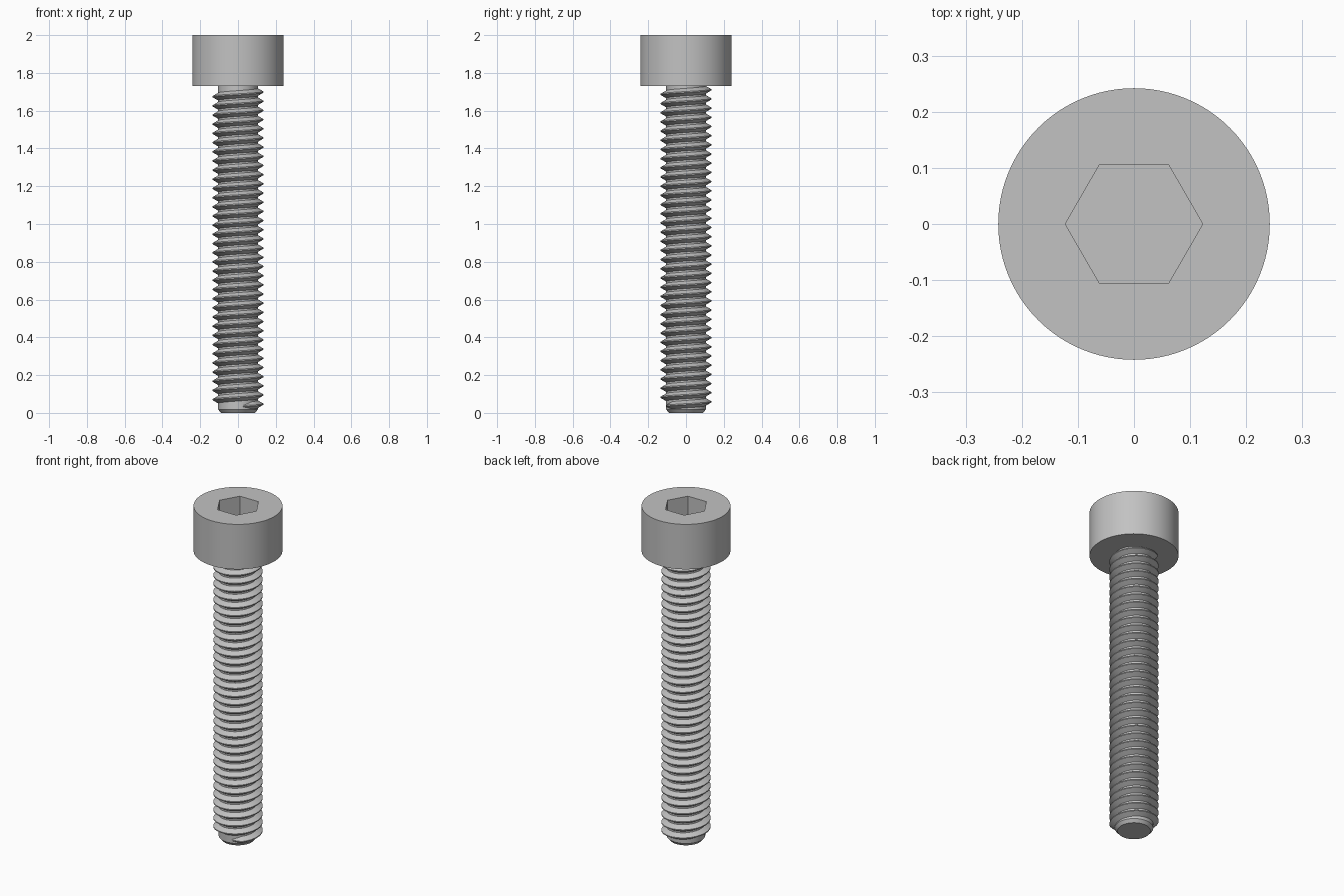
import bpy
import bmesh
from math import sin, cos, pi, radians

cube = bpy.data.objects.get("Cube")
if cube:
    bpy.data.objects.remove(cube, do_unlink=True)

SEGMENTS = 96
HEAD_R, HEAD_BOTTOM, TOP = 0.242, 1.73, 2.0
CORE_R, CREST_R, PITCH = 0.105, 0.134, 0.0486

steel = bpy.data.materials.new("steel_grey")
steel.use_nodes = True
grey = (0.54, 0.54, 0.54, 1)
steel.diffuse_color = grey
steel.node_tree.nodes["Principled BSDF"].inputs["Base Color"].default_value = grey


def finish(bm, name):
    """Turn a bmesh into a grey object with smooth curves and sharp edges."""
    bmesh.ops.recalc_face_normals(bm, faces=bm.faces)
    mesh = bpy.data.meshes.new(name)
    bm.to_mesh(mesh)
    bm.free()
    obj = bpy.data.objects.new(name, mesh)
    bpy.context.collection.objects.link(obj)
    mesh.materials.append(steel)
    bpy.ops.object.select_all(action='DESELECT')
    obj.select_set(True)
    bpy.context.view_layer.objects.active = obj
    bpy.ops.object.shade_smooth_by_angle(angle=radians(30))
    return obj


def skin(bm, loops, closed=True):
    """Join successive vertex loops with quads and cap both ends."""
    for a, b in zip(loops, loops[1:]):
        for i in range(len(a)):
            j = (i + 1) % len(a)
            bm.faces.new((a[i], a[j], b[j], b[i]))
    bm.faces.new(loops[0])
    bm.faces.new(loops[-1])


def circle(radius):
    return lambda angle: radius


def hexagon(radius):
    """Distance to the edge of a hexagon with corners on the x axis."""
    return lambda angle: radius * cos(pi / 6) / cos(angle % (pi / 3) - pi / 6)


def loft(name, rings):
    bm = bmesh.new()
    angles = [2 * pi * i / SEGMENTS for i in range(SEGMENTS)]
    loops = [[bm.verts.new((r(a) * cos(a), r(a) * sin(a), z)) for a in angles]
             for r, z in rings]
    skin(bm, loops)
    return finish(bm, name)


# Cylindrical head with a hexagonal socket sunk into its top
socket = hexagon(0.1225)
loft("socket_head", [(circle(HEAD_R), HEAD_BOTTOM), (circle(HEAD_R), TOP),
                     (socket, TOP), (socket, TOP - 0.135)])

# Plain core with a chamfered tip
loft("shank_core", [(circle(0.09), 0), (circle(CORE_R), 0.018),
                    (circle(CORE_R), HEAD_BOTTOM + 0.005)])

# Right-handed helical thread, fading into the core at both ends
bm = bmesh.new()
start, turns, steps, start_z = radians(-75), 34.65, 64, 0.036
total = int(turns * steps)
fade = steps // 10
sections = []
for i in range(total + 1):
    angle = start + 2 * pi * i / steps
    z = start_z + PITCH * i / steps
    height = min(1, 0.1 + min(i, total - i) / fade)
    root = CORE_R - 0.002
    crest = root + (CREST_R - root) * height
    half = 0.003 + 0.018 * height
    profile = [(root, -half), (crest, -0.003), (crest, 0.003), (root, half)]
    sections.append([bm.verts.new((r * cos(angle), r * sin(angle), z + dz))
                     for r, dz in profile])
skin(bm, sections)
finish(bm, "screw_thread")
